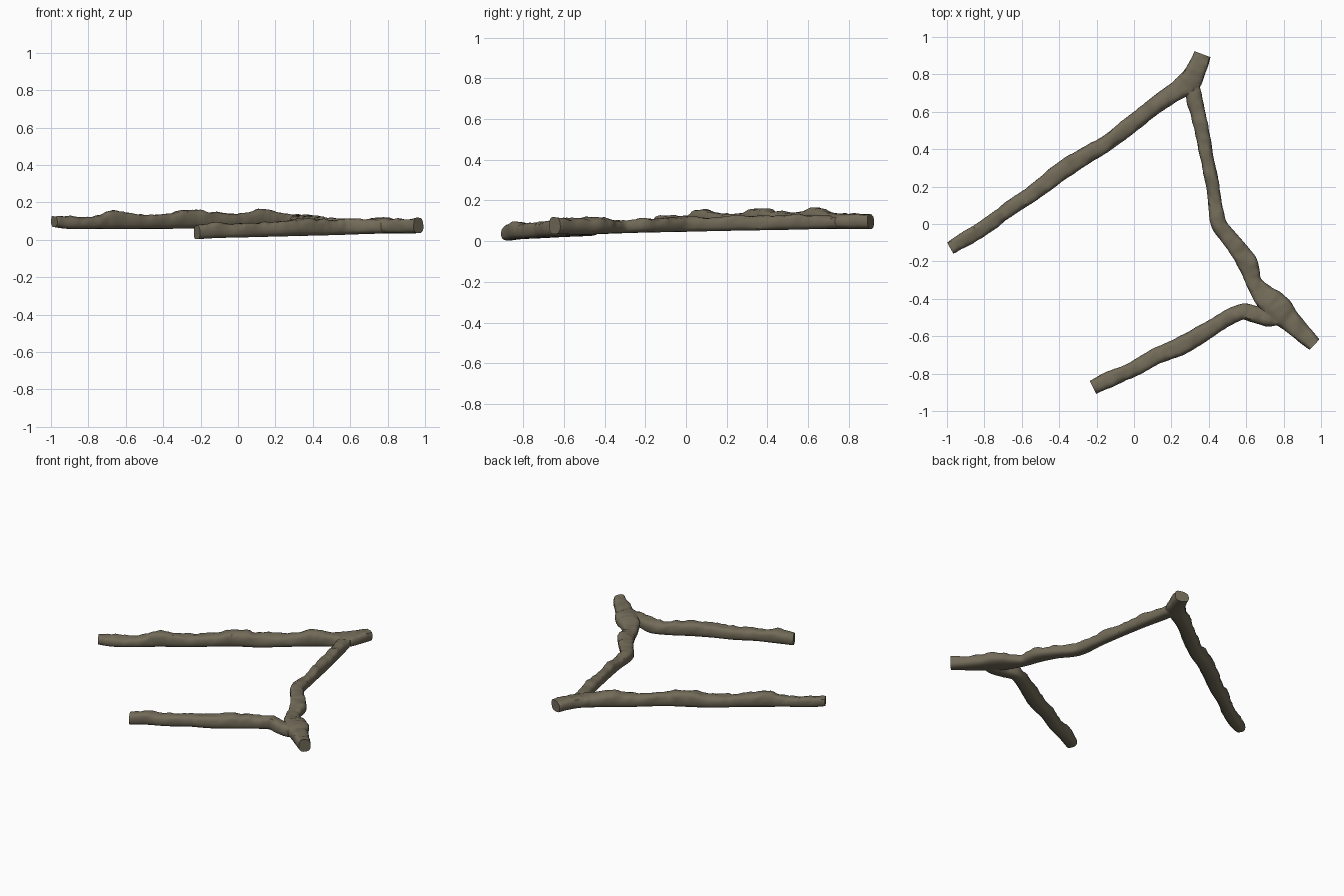
import bpy, bmesh, math
from mathutils import Vector, noise

bark = bpy.data.materials.new("grey brown bark")
bark.diffuse_color = (0.17, 0.147, 0.1, 1)


def spline(keys, u):
    """Catmull-Rom through the key rows, u in 0..1."""
    n = len(keys) - 1
    i = min(int(u * n), n - 1)
    t = u * n - i
    rows = [keys[max(0, min(n, i + k))] for k in (-1, 0, 1, 2)]
    return [0.5 * (2 * b + (c - a) * t + (2 * a - 5 * b + 4 * c - d) * t * t
                   + (3 * b - a - 3 * c + d) * t ** 3) for a, b, c, d in zip(*rows)]


def soft_square(v):
    return math.copysign(abs(v) ** 0.72, v)


def branch(name, keys, steps, sides=18):
    """Knobbly limb: rows are x, y, bottom z, top z, half width; flat underside."""
    bm = bmesh.new()
    rings = []
    for s in range(steps + 1):
        u = s / steps
        x, y, lo, hi, w = spline(keys, u)
        a = spline(keys, max(0, u - 0.015))
        b = spline(keys, min(1, u + 0.015))
        side = Vector((b[1] - a[1], a[0] - b[0], 0)).normalized()
        ring = []
        for k in range(sides):
            ang = 2 * math.pi * k / sides
            c, q = soft_square(math.cos(ang)), soft_square(math.sin(ang))
            p = Vector((x, y, (lo + hi) / 2)) + side * w * c
            p.z += (hi - lo) / 2 * q
            # lumps, strongest on the upper side
            n = noise.noise(p * 13) * 0.011 + noise.noise(p * 32) * 0.007
            amount = n * (0.35 + 0.65 * max(0, q)) if q > -0.6 else 0
            p += side * c * amount
            p.z += max(0, q) * amount
            ring.append(bm.verts.new(p))
        rings.append(ring)
    for r0, r1 in zip(rings, rings[1:]):
        for k in range(sides):
            j = (k + 1) % sides
            bm.faces.new((r0[k], r0[j], r1[j], r1[k]))
    bm.faces.new(rings[0][::-1])
    bm.faces.new(rings[-1])
    bmesh.ops.recalc_face_normals(bm, faces=bm.faces)
    me = bpy.data.meshes.new(name)
    bm.to_mesh(me)
    bm.free()
    me.materials.append(bark)
    ob = bpy.data.objects.new(name, me)
    bpy.context.collection.objects.link(ob)
    return ob


# long limb with the short stub at its upper end
long_limb = branch("forked_branch", [
    (-0.983, -0.128, 0.068, 0.130, 0.033), (-0.90, -0.08, 0.058, 0.125, 0.040),
    (-0.78, -0.005, 0.058, 0.125, 0.040), (-0.66, 0.085, 0.058, 0.155, 0.040),
    (-0.54, 0.165, 0.058, 0.135, 0.042), (-0.40, 0.275, 0.058, 0.138, 0.048),
    (-0.27, 0.36, 0.060, 0.162, 0.046), (-0.14, 0.435, 0.060, 0.145, 0.044),
    (0.0, 0.545, 0.060, 0.138, 0.045), (0.13, 0.645, 0.060, 0.160, 0.047),
    (0.22, 0.705, 0.060, 0.140, 0.050), (0.295, 0.76, 0.060, 0.138, 0.062),
    (0.335, 0.83, 0.060, 0.136, 0.052), (0.366, 0.908, 0.060, 0.136, 0.045)], 120)

# crooked link and the swollen lower knot with its stub
link = branch("link_branch", [
    (0.30, 0.77, 0.063, 0.128, 0.040), (0.325, 0.66, 0.060, 0.130, 0.044),
    (0.36, 0.51, 0.056, 0.130, 0.037), (0.395, 0.34, 0.053, 0.127, 0.036),
    (0.425, 0.17, 0.050, 0.124, 0.035), (0.455, 0.0, 0.046, 0.120, 0.043),
    (0.54, -0.11, 0.044, 0.116, 0.045), (0.605, -0.21, 0.042, 0.112, 0.054),
    (0.64, -0.31, 0.039, 0.100, 0.042), (0.69, -0.375, 0.037, 0.110, 0.060),
    (0.76, -0.445, 0.034, 0.117, 0.076), (0.85, -0.535, 0.033, 0.112, 0.056),
    (0.965, -0.645, 0.035, 0.118, 0.037)], 110)

# lower limb, bending into the knot
lower = branch("lower_branch", [
    (-0.22, -0.873, 0.003, 0.074, 0.039), (-0.12, -0.825, 0.009, 0.094, 0.042),
    (0.0, -0.775, 0.012, 0.088, 0.041), (0.12, -0.705, 0.015, 0.092, 0.043),
    (0.24, -0.655, 0.018, 0.104, 0.049), (0.36, -0.59, 0.021, 0.108, 0.046),
    (0.48, -0.515, 0.024, 0.104, 0.043), (0.58, -0.468, 0.027, 0.106, 0.042),
    (0.66, -0.488, 0.030, 0.110, 0.046), (0.73, -0.502, 0.032, 0.108, 0.046),
    (0.79, -0.505, 0.036, 0.105, 0.030)], 90)

# fuse the limbs into one piece of wood
bpy.context.view_layer.objects.active = long_limb
long_limb.select_set(True)
for part in (link, lower):
    mod = long_limb.modifiers.new("fuse", 'BOOLEAN')
    mod.operation = 'UNION'
    mod.solver = 'EXACT'
    mod.use_self = True
    mod.object = part
    bpy.ops.object.modifier_apply(modifier=mod.name)
    bpy.data.objects.remove(part)
bpy.ops.object.shade_smooth_by_angle(angle=math.radians(40))
